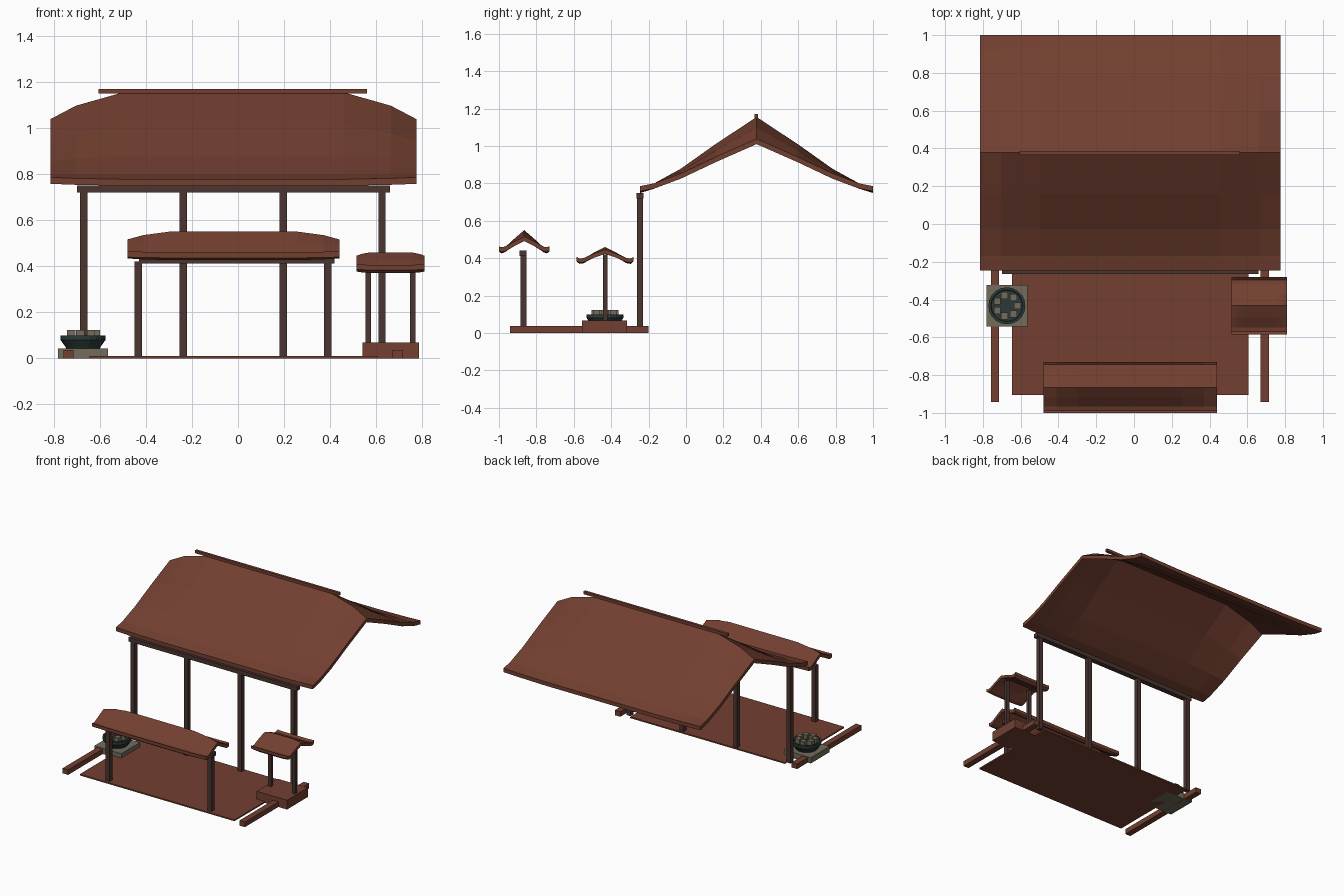
import bpy, bmesh
from math import sin, cos, pi
from mathutils import Matrix

old = bpy.data.objects.get("Cube")
if old:
    bpy.data.objects.remove(old, do_unlink=True)


def material(name, rgb):
    m = bpy.data.materials.new(name)
    m.use_nodes = True
    m.diffuse_color = (*rgb, 1)
    m.node_tree.nodes["Principled BSDF"].inputs["Base Color"].default_value = (*rgb, 1)
    return m


red_wood = material("red wood", (0.17, 0.05, 0.03))
dark_wood = material("dark wood", (0.068, 0.036, 0.028))
stone = material("pale stone", (0.17, 0.15, 0.105))
iron = material("green iron", (0.025, 0.042, 0.039))


def finish(name, bm, mat):
    bmesh.ops.recalc_face_normals(bm, faces=bm.faces)
    mesh = bpy.data.meshes.new(name)
    bm.to_mesh(mesh)
    bm.free()
    mesh.materials.append(mat)
    obj = bpy.data.objects.new(name, mesh)
    bpy.context.collection.objects.link(obj)
    return obj


def box(name, x, y, z, mat):
    """Box from (low, high) ranges on each axis."""
    bm = bmesh.new()
    size = [r[1] - r[0] for r in (x, y, z)]
    centre = [(r[1] + r[0]) / 2 for r in (x, y, z)]
    bmesh.ops.create_cube(bm, size=1, matrix=Matrix.Translation(centre) @ Matrix.Diagonal((*size, 1)))
    return finish(name, bm, mat)


def post(name, x, y, half, z, mat):
    return box(name, (x - half, x + half), (y - half, y + half), z, mat)


def roof(name, x, y, eave, ridge, drop, thick, slope, stops):
    """Curved gable roof: slope gives (reach, height), stops gives (along, ridge drop)."""
    bm = bmesh.new()
    cx, hx = (x[0] + x[1]) / 2, (x[1] - x[0]) / 2
    cy, hy = (y[0] + y[1]) / 2, (y[1] - y[0]) / 2
    section = [(-t, h) for t, h in reversed(slope)] + list(slope[1:])
    along = [(-u, d) for u, d in stops] + [(u, d) for u, d in reversed(stops)]
    rows = []
    for u, d in along:
        low = eave + d * thick * 0.3
        top = ridge - d * drop
        rows.append([bm.verts.new((cx + u * hx, cy + t * hy, low + h * (top - low)))
                     for t, h in section])
    for a, b in zip(rows, rows[1:]):
        for i in range(len(section) - 1):
            bm.faces.new((a[i], b[i], b[i + 1], a[i + 1]))
    # Thicken downward, keeping the upper sheet
    copy = bmesh.ops.duplicate(bm, geom=bm.faces[:] + bm.edges[:] + bm.verts[:])
    pairs = copy["vert_map"]
    rim = [e for e in bm.edges if e.is_boundary and e.verts[0] in {v for r in rows for v in r}]
    under = [g for g in copy["geom"] if isinstance(g, bmesh.types.BMVert)]
    bmesh.ops.translate(bm, verts=under, vec=(0, 0, -thick))
    for e in rim:
        a, b = e.verts
        bm.faces.new((a, b, pairs[b], pairs[a]))
    return finish(name, bm, red_wood)


def lathe(name, profile, centre, sides, mat):
    bm = bmesh.new()
    rings = [[bm.verts.new((centre[0] + r * cos(2 * pi * k / sides),
                            centre[1] + r * sin(2 * pi * k / sides), z))
              for k in range(sides)] for r, z in profile]
    for a, b in zip(rings, rings[1:]):
        for k in range(sides):
            n = (k + 1) % sides
            bm.faces.new((a[k], a[n], b[n], b[k]))
    bm.faces.new(rings[0])
    bm.faces.new(rings[-1])
    return finish(name, bm, mat)


# Floor and side rails
box("floor", (-0.645, 0.605), (-0.905, -0.22), (0, 0.01), red_wood)
for side, x in (("right", -0.736), ("left", 0.693)):
    box(side + "_floor_rail", (x - 0.022, x + 0.022), (-0.942, -0.2), (0, 0.037), red_wood)

# Main hall: roof, ridge, beam and posts
roof("main_roof", (-0.815, 0.775), (-0.245, 1.0), 0.777, 1.155, 0.117, 0.028,
     [(0, 1), (0.35, 0.62), (0.65, 0.27), (0.88, 0.06), (1, 0)],
     [(1, 1), (0.86, 0.5), (0.6, 0), (0.3, 0)])
box("main_ridge_beam", (-0.605, 0.56), (0.366, 0.386), (1.15, 1.17), red_wood)
box("main_eave_beam", (-0.7, 0.66), (-0.264, -0.227), (0.72, 0.75), dark_wood)
for i, x in enumerate((-0.67, -0.238, 0.196, 0.625)):
    post(f"main_post_{i + 1}", x, -0.245, 0.016, (0.01, 0.72), dark_wood)

# Front gate
GABLE_STOPS = [(1, 1), (0.85, 0.45), (0.6, 0), (0.3, 0)]
roof("gate_roof", (-0.48, 0.44), (-1.0, -0.73), 0.451, 0.55, 0.034, 0.025,
     [(0, 1), (0.4, 0.53), (0.75, 0.07), (0.9, 0), (1, 0.1)], GABLE_STOPS)
box("gate_beam", (-0.43, 0.42), (-0.89, -0.852), (0.412, 0.44), dark_wood)
for side, x in (("right", -0.433), ("left", 0.39)):
    post(side + "_gate_post", x, -0.87, 0.016, (0.005, 0.42), dark_wood)

# Small side shelter on its plinth
roof("shelter_roof", (0.515, 0.81), (-0.585, -0.28), 0.392, 0.46, 0.015, 0.022,
     [(0, 1), (0.4, 0.55), (0.75, 0.05), (0.9, 0), (1, 0.2)], GABLE_STOPS)
box("shelter_plinth", (0.54, 0.785), (-0.555, -0.315), (0, 0.068), red_wood)
for side, x in (("right", 0.565), ("left", 0.759)):
    post(side + "_shelter_post", x, -0.433, 0.012, (0.06, 0.42), dark_wood)

# Stone base with an iron bowl and a ring of blocks
bowl = (-0.673, -0.433)
post("bowl_base", *bowl, 0.109, (0, 0.042), stone)
lathe("bowl", [(0.072, 0.042), (0.078, 0.052), (0.098, 0.08), (0.098, 0.1),
               (0.085, 0.1), (0.082, 0.09)], bowl, 20, iron)
BLOCKS = 7
for k in range(BLOCKS):
    a = 2 * pi * k / BLOCKS
    post(f"bowl_block_{k + 1}", bowl[0] + 0.056 * cos(a), bowl[1] + 0.056 * sin(a),
         0.018, (0.088, 0.122), stone)
